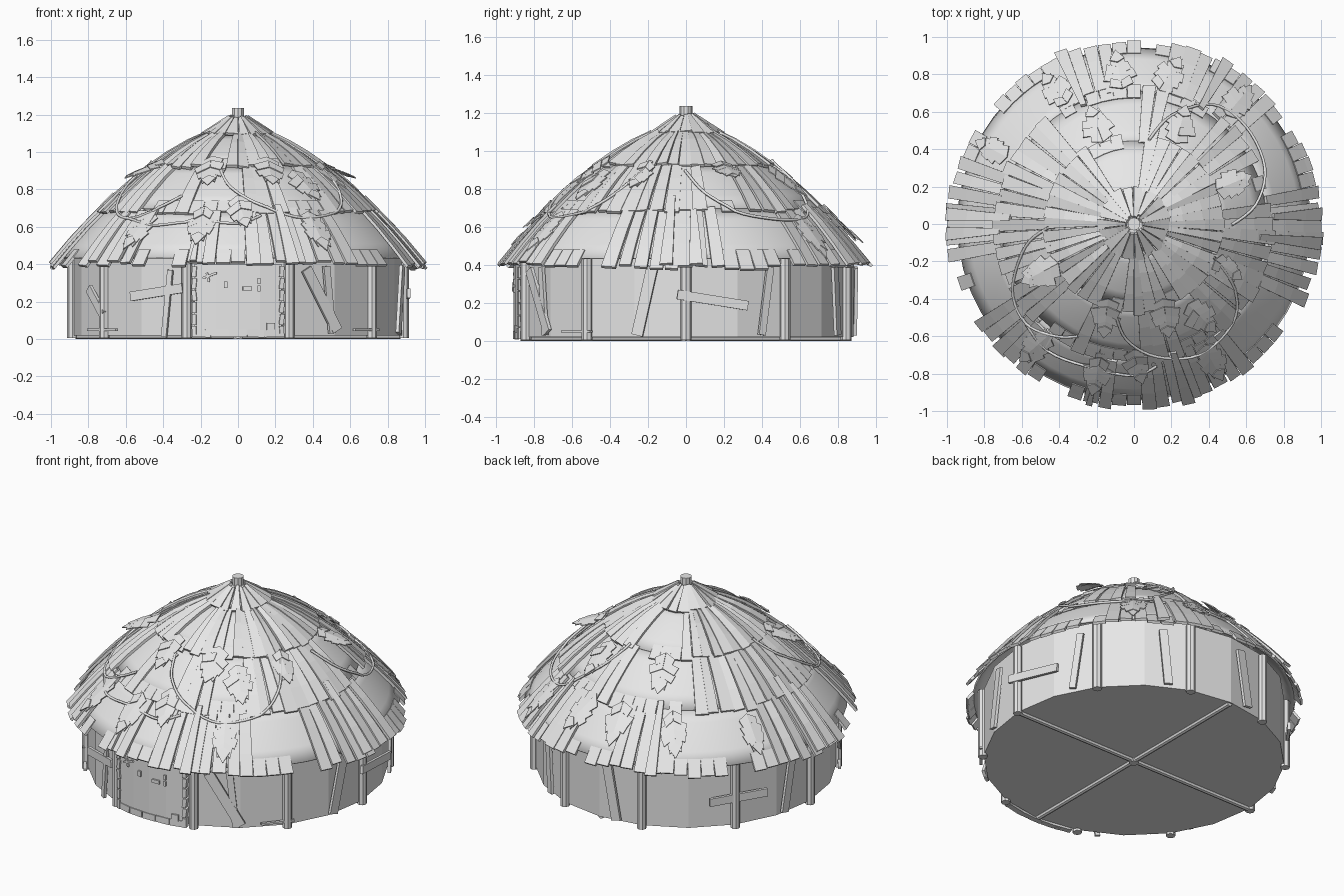
import bpy, bmesh, math, random
from math import sin, cos, pi, radians
from mathutils import Vector, Matrix

random.seed(7)
cube = bpy.data.objects.get("Cube")
if cube:
    bpy.data.objects.remove(cube, do_unlink=True)

grey = bpy.data.materials.new("plain_grey")
grey.use_nodes = True
grey.diffuse_color = (0.8, 0.8, 0.8, 1)
grey.node_tree.nodes["Principled BSDF"].inputs["Base Color"].default_value = (0.8, 0.8, 0.8, 1)


def finish(bm, name, smooth=False, thick=0):
    bmesh.ops.recalc_face_normals(bm, faces=bm.faces)
    mesh = bpy.data.meshes.new(name)
    bm.to_mesh(mesh)
    bm.free()
    obj = bpy.data.objects.new(name, mesh)
    bpy.context.collection.objects.link(obj)
    mesh.materials.append(grey)
    if thick:
        mod = obj.modifiers.new("thickness", 'SOLIDIFY')
        mod.thickness = thick
    if smooth:
        bpy.ops.object.select_all(action='DESELECT')
        obj.select_set(True)
        bpy.context.view_layer.objects.active = obj
        bpy.ops.object.shade_smooth_by_angle(angle=radians(25))
    return obj


def loft(bm, rings, caps=True):
    """Skin closed rings of points."""
    rows = [[bm.verts.new(p) for p in ring] for ring in rings]
    n = len(rows[0])
    for a, b in zip(rows, rows[1:]):
        for i in range(n):
            j = (i + 1) % n
            bm.faces.new((a[i], a[j], b[j], b[i]))
    if caps:
        bm.faces.new(rows[0][::-1])
        bm.faces.new(rows[-1])


def circle(r, z, n):
    return [(r * cos(2 * pi * i / n), r * sin(2 * pi * i / n), z) for i in range(n)]


def box(bm, matrix, size):
    geo = bmesh.ops.create_cube(bm, size=1)
    bmesh.ops.transform(bm, verts=geo["verts"], matrix=matrix @ Matrix.Diagonal((*size, 1)))


def rod(bm, a, b, r, sides=8):
    a, b = Vector(a), Vector(b)
    m = Matrix.Translation((a + b) / 2) @ (b - a).to_track_quat('Z', 'Y').to_matrix().to_4x4()
    bmesh.ops.create_cone(bm, cap_ends=True, segments=sides, radius1=r, radius2=r,
                          depth=(b - a).length, matrix=m)


# Roof tiers: top radius, top z, rim radius, rim z, bulge, slat count, planked sectors
TIERS = {
    "eave": (0.70, 0.70, 0.975, 0.40, 0.012, 76,
             [(-28, 14), (40, 54), (62, 76), (98, 120), (158, 190), (210, 236), (254, 262), (274, 308)]),
    "middle": (0.43, 0.935, 0.74, 0.67, 0.014, 60,
               [(-50, 8), (28, 48), (75, 86), (128, 200), (204, 222), (240, 250), (276, 290)]),
    "upper": (0.14, 1.10, 0.475, 0.91, 0.016, 46, [(-60, 82), (122, 250), (262, 292)]),
    "cap": (0.03, 1.185, 0.185, 1.085, 0.0, 18, [(-180, 360)]),
}


def profile(tier, t):
    r0, z0, r1, z1, bulge = TIERS[tier][:5]
    c = min(max(t, 0), 1)
    return r0 + (r1 - r0) * t, z0 + (z1 - z0) * t + 4 * bulge * c * (1 - c)


def surface(r):
    best = 0.38
    for name, (r0, z0, r1, *_) in TIERS.items():
        if r <= r1:
            best = max(best, profile(name, max((r - r0) / (r1 - r0), 0))[1])
    return best


def slat(bm, tier, ang, width, t0, t1, lift, roll=0.0, taper=0.6, thick=0.016):
    r0, z0, r1, z1 = TIERS[tier][:4]
    n = Vector((z0 - z1, r1 - r0)).normalized()
    side = Vector((-sin(ang), cos(ang), 0))
    rings = []
    for k in range(4):
        f = k / 3
        r, z = profile(tier, t0 + (t1 - t0) * f)
        half = width * (taper + (1 - taper) * f) / 2
        ring = []
        for s, d in ((-1, 0), (1, 0), (1, -thick), (-1, -thick)):
            h = lift + d + roll * s
            rr = r + n.x * h
            ring.append(Vector((rr * cos(ang), rr * sin(ang), z + n.y * h)) + side * half * s)
        rings.append(ring)
    loft(bm, rings)


def planked(deg, sectors):
    return any(a <= d <= b for a, b in sectors for d in (deg, deg - 360))


for name, (r0, z0, r1, z1, bulge, count, sectors) in TIERS.items():
    bm = bmesh.new()
    end = 1 - 0.03 / (r1 - r0)
    loft(bm, [circle(*profile(name, end * k / 4), 48) for k in range(5)], caps=False)
    finish(bm, name + "_roof_cone", smooth=True, thick=0.012)
    bm = bmesh.new()
    for i in range(count):
        ang = 2 * pi * i / count
        pitch = 2 * pi * r1 / count
        reach = random.uniform(-0.012, 0.008) / (r1 - r0) + 1
        if name == "eave":
            reach += 0.07 * cos(ang) ** 4
        if planked(math.degrees(ang), sectors):
            slat(bm, name, ang + random.uniform(-0.01, 0.01), pitch * random.uniform(0.8, 1.1),
                 random.uniform(0, 0.12), reach, random.uniform(0.012, 0.022),
                 random.uniform(-0.005, 0.005), r0 / r1 + 0.1)
        elif random.random() < 0.72:
            slat(bm, name, ang, pitch * 0.95, end - 0.12, reach, 0.004, taper=0.95)
    finish(bm, name + "_roof_slats")

# Long loose slats that poke over the tier above
bm = bmesh.new()
for deg, t0 in ((-6, -0.15), (3, 0.1), (177, -0.2), (183, 0), (60, 0), (113, -0.1), (287, 0)):
    slat(bm, "eave", radians(deg), 0.07, t0, 1.04, 0.03, 0.004, 0.45)
slat(bm, "eave", radians(256), 0.035, 0.55, 1.0, 0.035, taper=0.3)
finish(bm, "loose_roof_slats")

# Centre pole tip
bm = bmesh.new()
rod(bm, (0, 0, 1.10), (0, 0, 1.235), 0.034, 10)
finish(bm, "roof_pole", smooth=True)


# Torn palm leaves lying on the roof: x, y, heading offset in degrees, size, tip lift
def leaf(bm, x, y, turn, size, lift):
    head = math.atan2(y, x) + radians(turn)
    along, side = Vector((cos(head), sin(head))), Vector((-sin(head), cos(head)))

    def place(u, v):
        p = Vector((x, y)) + along * size * (v - 0.5) + side * size * u
        return bm.verts.new((p.x, p.y, surface(p.length) + 0.024 + lift * v + 0.02 * (0.4 - abs(u))))
    lobes = 4
    for s in (-1, 1):
        for i in range(lobes):
            a, b = i / lobes * 0.8, (i + 1) / lobes * 0.8
            w = (0.3, 0.42, 0.38, 0.24)[i] * random.uniform(0.85, 1.1)
            bm.faces.new([place(u, v) for u, v in
                          ((0, a), (s * w, a + 0.1), (s * w * 0.8, b + 0.12), (0, b + 0.02))])
    bm.faces.new([place(u, v) for u, v in ((-0.2, 0.8), (0, 0.72), (0.2, 0.8), (0, 1.05))])


bm = bmesh.new()
for spec in ((-0.08, 0.82, 5, 0.2, 0.03), (0.19, 0.8, -20, 0.2, 0.03), (-0.42, 0.72, 10, 0.2, 0.02),
             (0.56, 0.66, 0, 0.2, 0.02), (-0.76, 0.4, 0, 0.18, 0.02), (-0.2, -0.81, 0, 0.2, 0.03),
             (0.02, -0.76, 15, 0.18, 0.02), (-0.53, -0.66, -10, 0.2, 0.02), (0.42, -0.74, 0, 0.2, 0.02),
             (-0.2, 0.53, 0, 0.2, 0.01), (0.25, 0.53, 10, 0.2, 0.01), (0.53, 0.22, 0, 0.2, 0.1),
             (-0.5, -0.26, 0, 0.22, 0.1), (0.17, -0.5, -10, 0.2, 0.02), (0.36, -0.5, 10, 0.2, 0.02),
             (-0.15, -0.5, 10, 0.2, 0.01), (0.5, -0.24, -10, 0.17, 0.01)):
    leaf(bm, *spec)
finish(bm, "palm_leaves", thick=0.006)

# Vines draped over the roof, given as plan points
VINES = (
    ((0.08, 0.45), (0.2, 0.58), (0.42, 0.64), (0.6, 0.52), (0.7, 0.3), (0.65, 0.1), (0.5, -0.02)),
    ((-0.46, -0.02), (-0.58, -0.12), (-0.65, -0.35), (-0.58, -0.53), (-0.42, -0.6), (-0.28, -0.6)),
    ((0.43, -0.18), (0.54, -0.35), (0.53, -0.53), (0.35, -0.7), (0.12, -0.71), (-0.04, -0.62), (-0.1, -0.48)),
    ((-0.6, -0.5), (-0.46, -0.68), (-0.22, -0.77), (0.0, -0.81), (0.14, -0.75)),
)
for path in VINES:
    curve = bpy.data.curves.new("vine", 'CURVE')
    curve.dimensions = '3D'
    curve.bevel_depth = 0.008
    curve.bevel_resolution = 1
    pts = []
    for i in range(len(path) - 1):
        p0, p1, p2, p3 = [Vector(path[min(max(i + k, 0), len(path) - 1)]) for k in (-1, 0, 1, 2)]
        for k in range(5):
            t = k / 5
            pts.append(p1 + (p2 - p0) * t / 2 + (p0 - p1 * 2.5 + p2 * 2 - p3 / 2) * t * t
                       + (p1 * 1.5 - p0 / 2 - p2 * 1.5 + p3 / 2) * t ** 3)
    spline = curve.splines.new('POLY')
    spline.points.add(len(pts) - 1)
    for sp, p in zip(spline.points, pts):
        sp.co = (p.x, p.y, surface(p.length) + 0.028, 1)
    vine = bpy.data.objects.new("vine", curve)
    bpy.context.collection.objects.link(vine)
    curve.materials.append(grey)

# Wall drum with closed floor
bm = bmesh.new()
loft(bm, [circle(0.88, 0.02, 20), circle(0.88, 0.46, 20)])
finish(bm, "wall_and_floor")

# Wall posts, and floor beams meeting at a hub
bm = bmesh.new()
for k in range(10):
    a = k * pi / 5
    x, y = 0.885 * cos(a), 0.885 * sin(a)
    rod(bm, (x, y, 0.005), (x, y, 0.45), 0.028)
finish(bm, "wall_posts", smooth=True)
bm = bmesh.new()
rod(bm, (-0.87, 0, 0.018), (0.87, 0, 0.018), 0.017)
rod(bm, (0, -0.87, 0.018), (0, 0.87, 0.018), 0.017)
rod(bm, (0, 0, 0), (0, 0, 0.03), 0.03)
finish(bm, "floor_beams", smooth=True)


# Boards nailed on the wall: angle, height, length, width, tilt from horizontal
def wall_matrix(deg, z, tilt=0, r=0.89):
    a = radians(deg)
    return (Matrix.Translation((r * cos(a), r * sin(a), z)) @ Matrix.Rotation(a + pi / 2, 4, 'Z')
            @ Matrix.Rotation(-radians(tilt), 4, 'Y'))


bm = bmesh.new()
for deg, z, length, width, tilt in (
        (241, 0.25, 0.32, 0.05, 8), (300, 0.21, 0.38, 0.06, -60), (245, 0.19, 0.36, 0.03, 84),
        (212, 0.2, 0.2, 0.05, -45), (9, 0.215, 0.38, 0.05, -9), (-14, 0.21, 0.37, 0.06, 77),
        (-57, 0.21, 0.36, 0.04, 96), (28, 0.21, 0.36, 0.04, 82), (145, 0.2, 0.36, 0.05, 2),
        (96, 0.21, 0.36, 0.06, 100), (167, 0.21, 0.36, 0.05, 80), (62, 0.21, 0.36, 0.05, 95),
        (216, 0.05, 0.26, 0.012, 0), (-40, 0.05, 0.2, 0.012, 0)):
    box(bm, wall_matrix(deg, z, tilt, 0.895), (length, 0.018, width))
finish(bm, "wall_boards")

# Door: curved panels, rough edging and small fittings
bm = bmesh.new()
for k in range(4):
    box(bm, wall_matrix(270 + (k - 1.5) * 7.4, 0.205, 0, 0.89), (0.117, 0.03, 0.39))
finish(bm, "door_panels")
bm = bmesh.new()
for s in (-1, 1):
    for k in range(6):
        box(bm, wall_matrix(270 + s * 14.9, 0.04 + k * 0.064, random.uniform(-8, 8), 0.895),
            (0.024, 0.04, 0.058))
for k in range(5):
    box(bm, wall_matrix(270 + (k - 2) * 6, 0.03, random.uniform(-3, 3), 0.9), (0.09, 0.022, 0.04))
finish(bm, "door_edging")
bm = bmesh.new()
for x, z, w, h, tilt in ((0.05, 0.27, 0.05, 0.022, 0), (-0.065, 0.29, 0.02, 0.035, 0),
                         (0.11, 0.31, 0.015, 0.03, 0), (0.11, 0.27, 0.015, 0.03, 0),
                         (-0.15, 0.34, 0.08, 0.012, 20), (-0.16, 0.33, 0.012, 0.05, 15),
                         (0.175, 0.065, 0.045, 0.04, 0)):
    box(bm, wall_matrix(270 + math.degrees(x / 0.9), z, tilt, 0.908), (w, 0.016, h))
finish(bm, "door_fittings")
